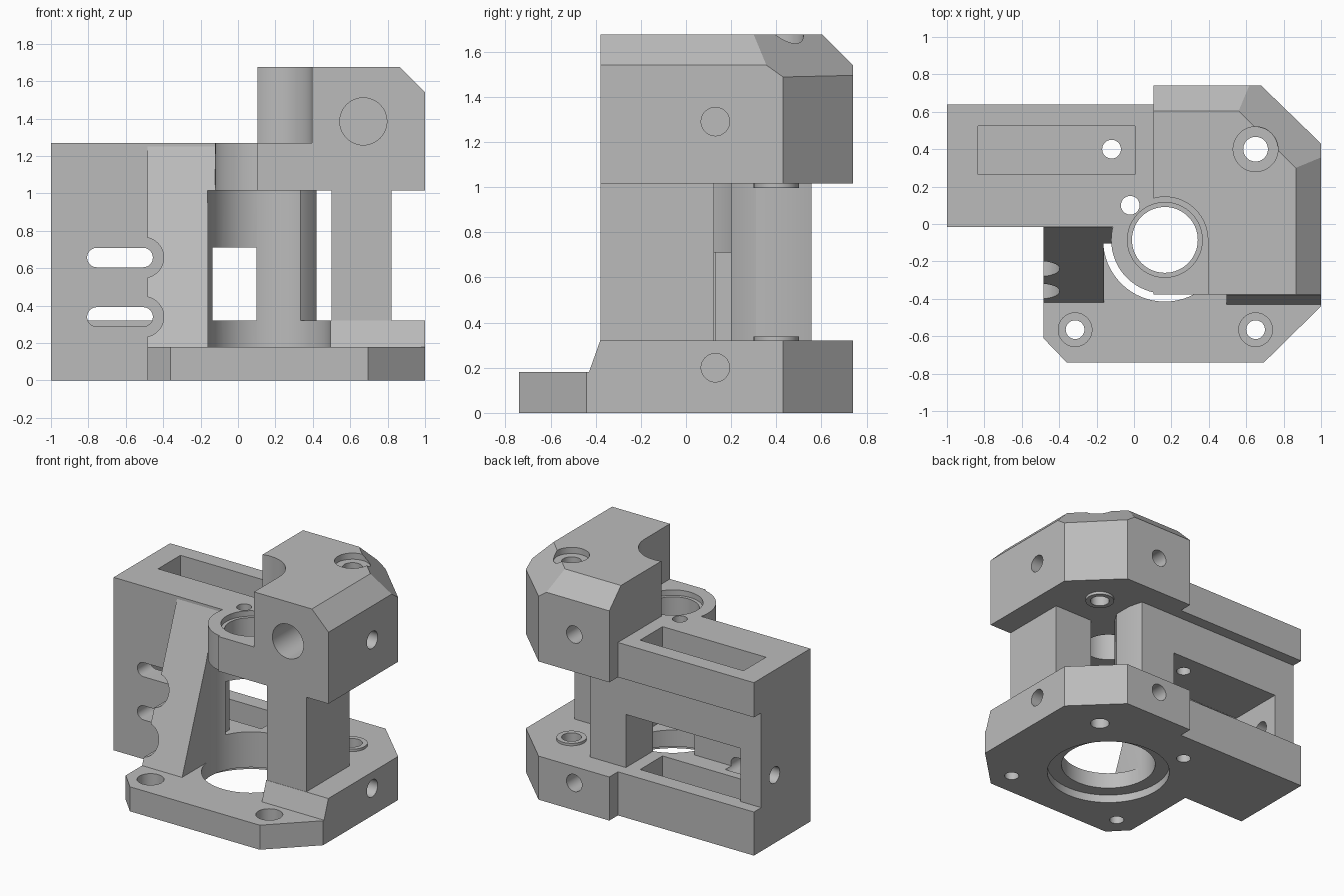
import bpy, bmesh, math
from mathutils import Vector

if "Cube" in bpy.data.objects:
    bpy.data.objects.remove(bpy.data.objects["Cube"], do_unlink=True)

grey = bpy.data.materials.new("plain_grey")
grey.use_nodes = True
COLOUR = (0.5, 0.5, 0.5, 1)
grey.diffuse_color = COLOUR
grey.node_tree.nodes["Principled BSDF"].inputs["Base Color"].default_value = COLOUR


def prism(name, pts, lo, hi, axis="z", slices=()):
    """Extrude a 2D outline along an axis, then trim it with (point, normal) planes."""
    place = {"x": lambda a, b, c: (c, a, b),
             "y": lambda a, b, c: (a, c, b),
             "z": lambda a, b, c: (a, b, c)}[axis]
    bm = bmesh.new()
    face = bm.faces.new([bm.verts.new(place(a, b, lo)) for a, b in pts])
    out = bmesh.ops.extrude_face_region(bm, geom=[face])
    moved = [v for v in out["geom"] if isinstance(v, bmesh.types.BMVert)]
    bmesh.ops.translate(bm, verts=moved, vec=Vector(place(0, 0, hi - lo)))
    for co, no in slices:
        cut = bmesh.ops.bisect_plane(bm, geom=bm.verts[:] + bm.edges[:] + bm.faces[:],
                                     plane_co=co, plane_no=no, clear_outer=True)
        rim = [e for e in cut["geom_cut"] if isinstance(e, bmesh.types.BMEdge)]
        bmesh.ops.edgeloop_fill(bm, edges=rim)
    bmesh.ops.recalc_face_normals(bm, faces=bm.faces[:])
    mesh = bpy.data.meshes.new(name)
    bm.to_mesh(mesh)
    bm.free()
    mesh.materials.append(grey)
    obj = bpy.data.objects.new(name, mesh)
    bpy.context.collection.objects.link(obj)
    return obj


def box(name, x, y, z):
    return prism(name, [(x[0], y[0]), (x[1], y[0]), (x[1], y[1]), (x[0], y[1])], *z)


def rod(name, centre, r, lo, hi, axis="z", n=48):
    ring = [(centre[0] + r * math.cos(math.tau * i / n),
             centre[1] + r * math.sin(math.tau * i / n)) for i in range(n)]
    return prism(name, ring, lo, hi, axis)


def combine(target, other, operation):
    mod = target.modifiers.new(operation, "BOOLEAN")
    mod.operation, mod.solver, mod.object = operation, "EXACT", other
    bpy.context.view_layer.objects.active = target
    bpy.ops.object.modifier_apply(modifier=mod.name)
    bpy.data.objects.remove(other, do_unlink=True)


def add(other):
    combine(body, other, "UNION")


def cut(other):
    combine(body, other, "DIFFERENCE")


SHAFT = (0.165, -0.085)
GUIDE = (0.65, 0.40)
LOW, HIGH, DECK, TOP = 0.32, 1.015, 1.27, 1.675

# Side arm with its recessed back and window
body = box("bracket_body", (-1, 0.12), (-0.015, 0.64), (0, DECK))
cut(box("back_recess", (-1.1, 0.2), (0.555, 0.8), (LOW, HIGH)))

# Rear column behind the shaft
add(prism("rear_column", [(0.08, 0.1), (0.25, 0.15), (0.33, 0.195), (0.37, 0.23), (0.42, 0.31),
                          (0.42, 0.45), (0.39, 0.555), (0.08, 0.555)], 0.28, 1.05))
cut(box("window", (-0.83, 0.1), (0.13, 0.8), (LOW, 0.71)))
cut(box("window_front", (-0.16, 0.1), (-0.1, 0.8), (LOW, 0.71)))

# Base plate, raised rear base and its front ramp
add(prism("base_plate", [(-0.485, -0.61), (-0.36, -0.74), (0.695, -0.74), (1, -0.44),
                         (1, 0.1), (-0.485, 0.1)], 0, 0.18))
outline = [(0.105, -0.378), (1, -0.378), (1, 0.43), (0.68, 0.74), (0.105, 0.74)]
add(prism("rear_base", outline, 0, LOW))
add(prism("ramp", [(-0.43, 0.05), (-0.43, 0.18), (-0.38, LOW), (-0.2, LOW), (-0.2, 0.05)],
          0.3, 1, "x"))

# Sloping gusset in front of the arm
add(prism("gusset", [(0.05, 1.25), (-0.015, 1.25), (-0.42, 0.18), (-0.42, 0.05), (0.05, 0.05)],
          -0.485, -0.115, "x"))

# Shaft clearance through the base and the open middle
cut(rod("shaft_clearance", SHAFT, 0.33, -0.1, HIGH, n=64))
cut(box("front_opening", (-0.16, 0.495), (-0.6, -0.085), (0.18, HIGH)))
cut(rod("base_seat", SHAFT, 0.43, -0.1, 0.06, n=64))

# Front post, bearing ring and chamfered upper block
add(box("front_post", (0.5, 0.82), (-0.378, 0.125), (0.28, 1.05)))
add(rod("bearing_ring", SHAFT, 0.287, HIGH, DECK, n=64))
add(prism("upper_block", outline, HIGH, TOP, slices=[
    ((0.865, 0, TOP), (1, 0, 1)),
    ((0, 0.605, TOP), (0, 1, 1)),
    ((0.865, 0.30, TOP), (1, 1, math.sqrt(2)))]))
cut(rod("ring_notch", SHAFT, 0.23, DECK, 2, n=64))
cut(box("ring_notch_front", (0, 0.395), (-0.6, -0.085), (DECK, 2)))

# Bearing bore and small vertical hole beside it
cut(rod("bearing_bore", SHAFT, 0.176, 0.9, 1.4, n=64))
cut(rod("bearing_step", SHAFT, 0.2, 1.23, 1.4, n=64))
cut(rod("small_hole", (-0.02, 0.1), 0.05, 0.9, 1.4))

# Pockets in the arm and the drilling through them
for z in ((1.03, 1.4), (0.12, 0.4)):
    cut(box("pocket", (-0.835, 0.005), (0.265, 0.525), z))
cut(rod("arm_drilling", (-0.12, 0.4), 0.05, -0.1, 1.4))
cut(rod("arm_end_hole", (0.4, 0.5), 0.06, -1.1, -0.8, "x"))

# Slots through the front wall, with screw head room in the gusset
for z in (0.34, 0.657):
    r = 0.052
    pts = []
    for x, start in ((-0.507, -90), (-0.755, 90)):
        for i in range(13):
            a = math.radians(start + 15 * i)
            pts.append((x + r * math.cos(a), z + r * math.sin(a)))
    cut(prism("slot", pts, -0.1, 0.2, "y"))
    cut(rod("screw_head_room", (-0.505, z), 0.108, -0.6, -0.015, "y"))

# Guide rod collars and bore
add(rod("upper_collar", GUIDE, 0.1, 0.995, 1.05))
add(rod("lower_collar", GUIDE, 0.1, 0.28, 0.338))
cut(rod("guide_bore", GUIDE, 0.066, -0.1, 2))
cut(rod("guide_counterbore", GUIDE, 0.12, 1.63, 2))

# Screw holes in the front corners
for x in (-0.315, 0.65):
    cut(rod("base_screw", (x, -0.565), 0.05, -0.1, 0.3))
    cut(rod("base_screw_head", (x, -0.565), 0.09, 0.08, 0.3))

# Side, back and front holes
for z in (0.2, 1.29):
    cut(rod("side_hole", (0.13, z), 0.063, 0.8, 1.1, "x"))
    cut(rod("back_hole", (0.39, z), 0.063, 0.56, 0.8, "y"))
cut(rod("front_hole", (0.67, 1.385), 0.126, -0.6, 0.05, "y"))

bpy.ops.object.select_all(action="DESELECT")
body.select_set(True)
bpy.context.view_layer.objects.active = body
bpy.ops.object.shade_smooth_by_angle(angle=math.radians(20))
